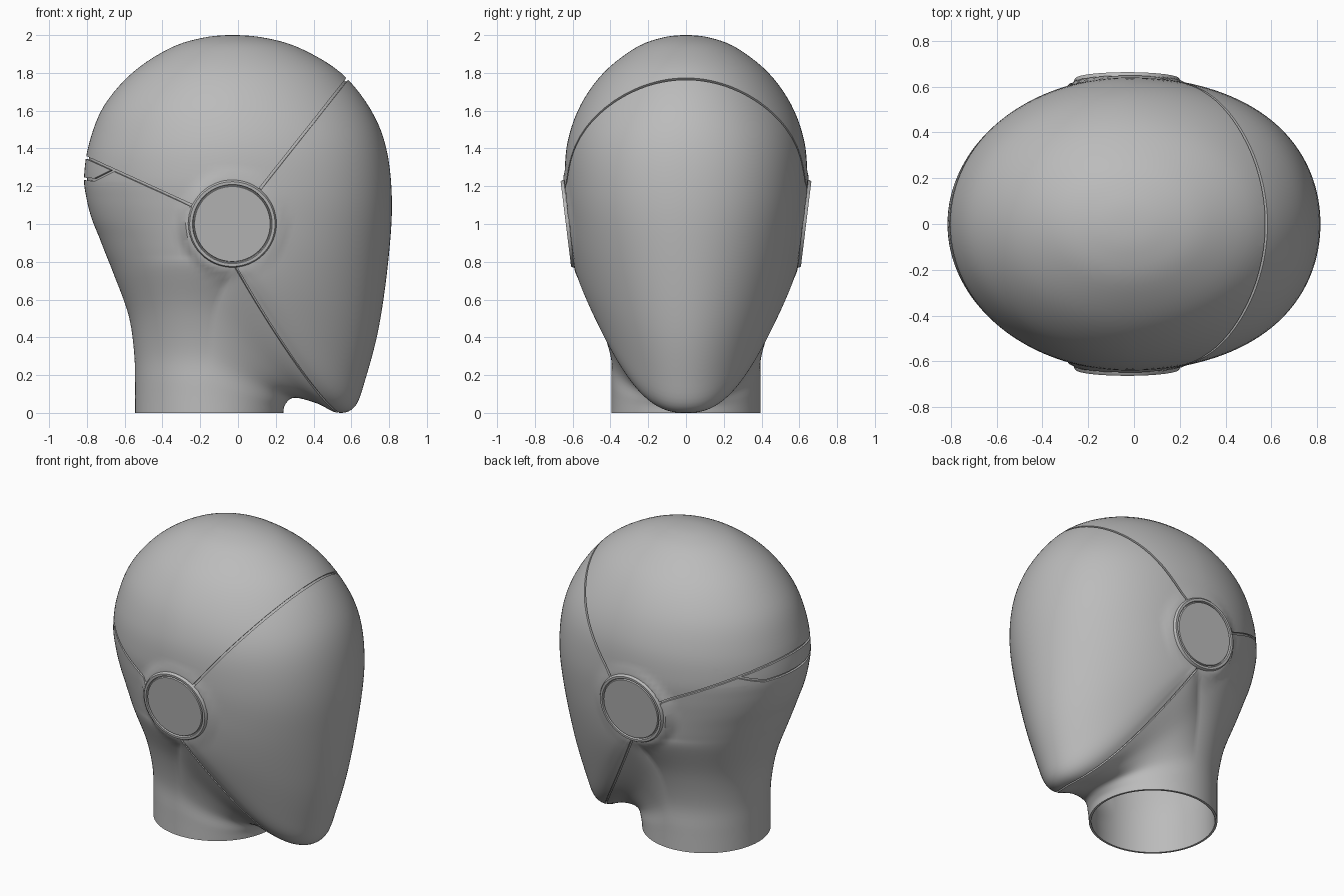
import bpy
import bmesh
import math
from mathutils import Matrix, Vector

if "Cube" in bpy.data.objects:
    bpy.data.objects.remove(bpy.data.objects["Cube"], do_unlink=True)

SEGMENTS = 144     # points around each section
STEPS = 5          # smooth rings between two sections
GAP = 0.014        # width of the panel seams
WALL = 0.014       # panel thickness
EAR = Vector((-.03, 1))                       # ear centre in side view
EAR_OUT = .634                                # ear plate distance from the middle
EAR_TILT = math.radians(7)
BROW = Vector((.61, .77)).normalized()        # seam directions from the ear
REAR = Vector((-.78, .355)).normalized()
TAB_CORNER = Vector((-.76, 1.234))            # lowest point of the nape tab
TAB_LINES = [Vector((.14, -.012)).normalized(), Vector((.10, .05)).normalized()]

grey = bpy.data.materials.new("plain_grey")
grey.use_nodes = True
grey.diffuse_color = (0.5, 0.5, 0.5, 1)
grey.node_tree.nodes["Principled BSDF"].inputs["Base Color"].default_value = (0.5, 0.5, 0.5, 1)

# Tilted sections: front x, z / widest x, z / half width / back x, z / chin pinch
SECTIONS = [
    (.24, 0, -.155, 0, .395, -.545, 0, 0),
    (.25, .045, -.155, .15, .395, -.545, .15, 0),
    (.30, .08, -.15, .32, .40, -.55, .32, .15),
    (.42, .05, -.12, .56, .468, -.58, .52, .42),
    (.53, 0, -.02, .78, .585, -.66, .74, .7),
    (.62, .035, -.02, .84, .598, -.70, .84, .6),
    (.675, .18, -.02, .90, .607, -.735, .93, .42),
    (.745, .45, -.02, .99, .618, -.775, 1.03, .2),
    (.795, .80, -.02, 1.10, .632, -.803, 1.14, 0),
    (.815, 1.12, -.02, 1.25, .642, -.815, 1.25, -.1),
    (.785, 1.40, -.02, 1.44, .626, -.79, 1.42, -.1),
    (.70, 1.61, -.03, 1.63, .558, -.713, 1.62, -.05),
    (.545, 1.80, -.03, 1.80, .437, -.56, 1.80, 0),
    (.33, 1.93, -.03, 1.93, .272, -.362, 1.93, 0),
    (.145, 1.985, -.03, 1.985, .132, -.19, 1.985, 0),
    (-.03, 2, -.03, 2, 0, -.03, 2, 0),
]
PAST_POLE = (-.2, 1.985, -.03, 1.985, -.132, .13, 1.985, 0)
JAW = 4            # the jaw seam follows this section


def section_point(section, angle):
    """Point on a bent oval section, angle measured from the front."""
    fx, fz, mx, mz, width, bx, bz, pinch = section
    c, s = math.cos(angle), math.sin(angle)
    if c >= 0:
        reach = min(1.0, c * (1 - pinch * s * s))
        x = mx + (fx - mx) * reach
        z = mz + (fz - mz) * (1 - (1 - reach) ** 1.22)
    else:
        x, z = mx - (bx - mx) * c, mz - (bz - mz) * c
    point = Vector((x, width * s, max(z, 0)))
    # Soft swelling that carries the skin up to the ear plate
    t = min(1, max(0, (.29 - (point.xz - EAR).length) / .055))
    lift = EAR_OUT - .014 + math.tan(EAR_TILT) * (z - EAR.y) - abs(point.y)
    if lift > 0:
        point.y += math.copysign(lift * t * t * (3 - 2 * t), point.y)
    return point


def section_at(t):
    """Catmull-Rom blend of the sections around position t."""
    rows = [SECTIONS[0]] + SECTIONS + [PAST_POLE, PAST_POLE]
    i = int(t)
    t -= i
    return [q + 0.5 * t * (r - p + t * (2 * p - 5 * q + 4 * r - s + t * (3 * (q - r) + s - p)))
            for p, q, r, s in zip(*rows[i:i + 4])]


def cross(a, b):
    return a.x * b.y - a.y * b.x


def add_object(name, bm):
    mesh = bpy.data.meshes.new(name)
    bm.to_mesh(mesh)
    bm.free()
    mesh.materials.append(grey)
    obj = bpy.data.objects.new(name, mesh)
    bpy.context.collection.objects.link(obj)
    return obj


def make_surface():
    """Loft of head and neck, open at the base, with a narrow jaw-seam row."""
    stations = [k / STEPS for k in range((len(SECTIONS) - 1) * STEPS + 1)]
    seam_row = JAW * STEPS
    stations[seam_row:seam_row + 1] = [JAW - .03, JAW + .08]
    bm = bmesh.new()
    row_layer = bm.faces.layers.int.new("row")
    rings = [[bm.verts.new(section_point(section_at(t), math.tau * j / SEGMENTS))
              for j in range(SEGMENTS)] for t in stations]
    for row, (low, high) in enumerate(zip(rings, rings[1:])):
        for j in range(SEGMENTS):
            n = (j + 1) % SEGMENTS
            face = bm.faces.new((low[j], low[n], high[n], high[j]))
            face[row_layer] = row - seam_row
    bmesh.ops.remove_doubles(bm, verts=rings[-1], dist=1e-4)
    bm.normal_update()
    return bm


def score_seam(bm, start, along, near):
    """Cut both edges of a straight side-view seam into the nearby faces."""
    normal = Vector((-along.y, 0, along.x))
    for edge in (-GAP / 2, GAP / 2):
        faces = [f for f in bm.faces if near(f.calc_center_median())]
        parts = {e for f in faces for e in f.edges} | {v for f in faces for v in f.verts}
        bmesh.ops.bisect_plane(bm, geom=faces + list(parts), dist=1e-3, plane_no=normal,
                               plane_co=Vector((start.x, 0, start.y)) + normal * edge)


def panel_of(face, row):
    """Name of the panel a face belongs to; None inside seams and the ear hole."""
    spot = face.calc_center_median().xz
    off = spot - EAR
    brow, rear = cross(BROW, off), cross(REAR, off)
    in_brow = abs(brow) < GAP / 2 and off.dot(BROW) > 0
    in_rear = abs(rear) < GAP / 2 and off.dot(REAR) > 0
    if off.length < .19 or in_brow or in_rear:
        return None
    if brow > 0 and rear < 0:
        return "crown_shell"
    if off.x > 0 and row >= 0:
        return "face_plate" if row > 0 else None
    if off.x < -.5:
        above = min(cross(line, spot - TAB_CORNER) for line in TAB_LINES)
        if above > -GAP / 2:
            return "nape_tab" if above > GAP / 2 else None
    return "neck_shell"


def make_panel(surface, name, owners):
    """Copy one panel out of the surface and thicken it inward."""
    bm = surface.copy()
    extra = [f for f, owner in zip(bm.faces, owners) if owner != name]
    bmesh.ops.delete(bm, geom=extra, context='FACES')
    panel = add_object(name, bm)
    wall = panel.modifiers.new("wall", 'SOLIDIFY')
    wall.thickness = WALL
    wall.offset = -1
    return panel


def make_lining():
    """Continuous inner skin that backs the seams."""
    bm = make_surface()
    for vert, normal in [(v, v.normal.copy()) for v in bm.verts]:
        vert.co -= normal * (WALL + .002)
        vert.co.z = max(vert.co.z, 0)
    return add_object("inner_lining", bm)


def make_ear(name, side):
    """Round ear plate with a raised rim and a fine groove, tilted with the head."""
    profile = [(.225, -.07), (.236, -.03), (.232, -.006), (.226, .002),
               (.211, .002), (.207, -.010), (.203, -.010), (.200, .001), (0, .001)]
    bm = bmesh.new()
    verts = [bm.verts.new((r, 0, h)) for r, h in profile]
    edges = [bm.edges.new(pair) for pair in zip(verts, verts[1:])]
    bmesh.ops.spin(bm, geom=verts + edges, cent=(0, 0, 0), axis=(0, 0, 1),
                   angle=math.tau, steps=64, use_duplicate=False)
    bmesh.ops.remove_doubles(bm, verts=bm.verts, dist=1e-4)
    bmesh.ops.recalc_face_normals(bm, faces=bm.faces)
    if max(bm.faces, key=lambda f: f.calc_center_median().z).normal.z < 0:
        bmesh.ops.reverse_faces(bm, faces=bm.faces)
    tilt = Matrix.Rotation(-side * (math.pi / 2 + EAR_TILT), 4, 'X')
    bm.transform(Matrix.Translation((EAR.x, side * EAR_OUT, EAR.y)) @ tilt)
    return add_object(name, bm)


# Head surface with brow, rear and nape tab seams scored into it
surface = make_surface()
score_seam(surface, EAR, BROW, lambda c: c.x > -.05 and c.z > 1)
score_seam(surface, EAR, REAR, lambda c: c.x < -.05 and c.z > 1)
for line in TAB_LINES:
    score_seam(surface, TAB_CORNER, line, lambda c: c.x < -.55 and 1.1 < c.z < 1.4)

# Separate panels
row_layer = surface.faces.layers.int["row"]
owners = [panel_of(f, f[row_layer]) for f in surface.faces]
parts = [make_panel(surface, name, owners)
         for name in ("crown_shell", "face_plate", "neck_shell", "nape_tab")]
surface.free()

# Lining and ear plates
parts += [make_lining(), make_ear("left_ear_plate", 1), make_ear("right_ear_plate", -1)]

# Fix the panel walls, then smooth everything but the sharp edges
bpy.ops.object.select_all(action='DESELECT')
for part in parts:
    part.select_set(True)
bpy.context.view_layer.objects.active = parts[0]
bpy.ops.object.convert(target='MESH')
bpy.ops.object.shade_smooth_by_angle(angle=math.radians(35))
